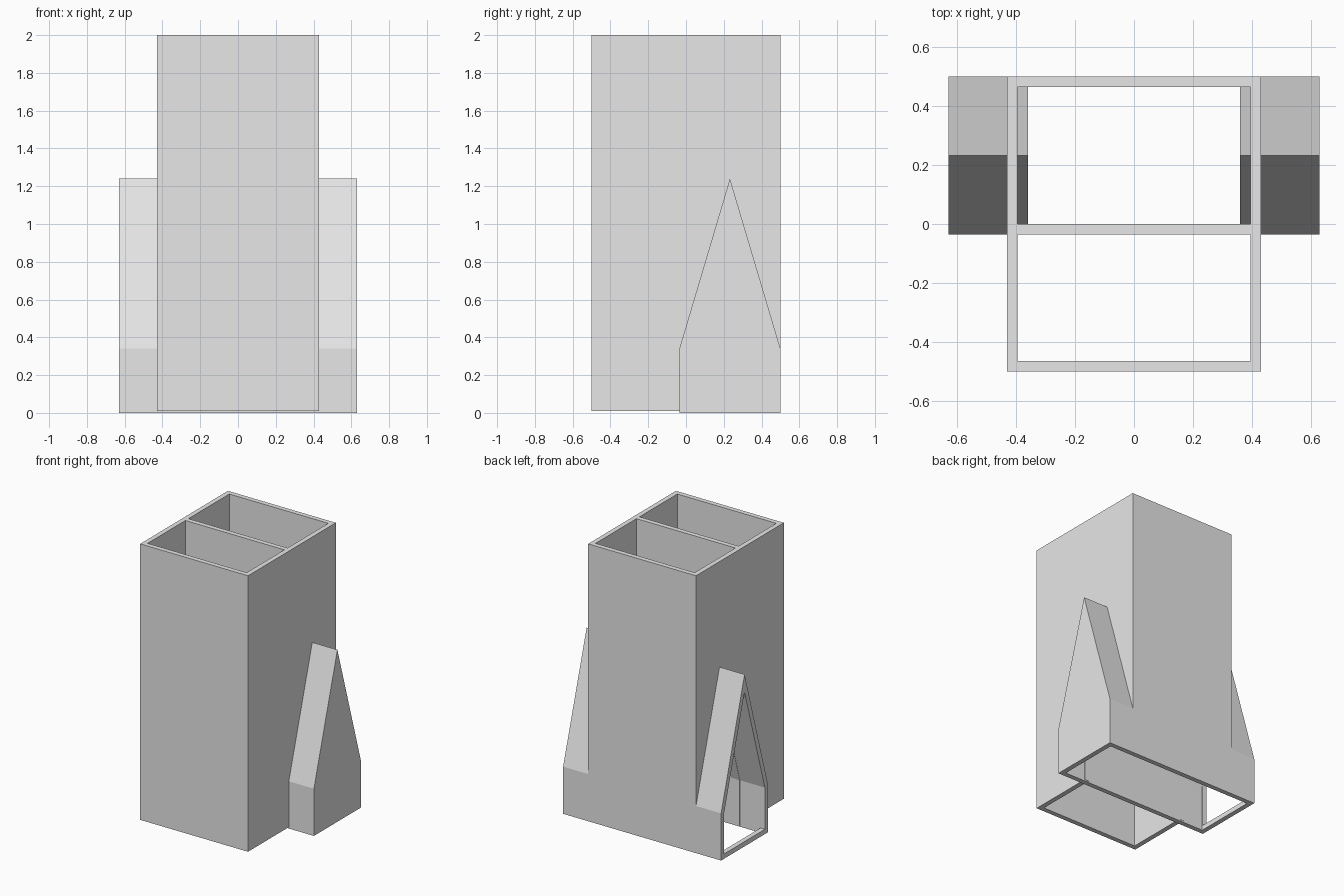
import bpy
import bmesh
from math import hypot

if "Cube" in bpy.data.objects:
    bpy.data.objects.remove(bpy.data.objects["Cube"])

WALL = 0.035
BACK, DIVIDER = 0.5, -0.035      # depth range of the rear bay
SHOULDER, PEAK = 0.34, 1.24      # heights of the pointed side housing
HALF_X, SIDE_X = 0.43, 0.63

grey = bpy.data.materials.new("light grey")
grey.use_nodes = True
grey.diffuse_color = (0.8, 0.8, 0.8, 1)
grey.node_tree.nodes["Principled BSDF"].inputs["Base Color"].default_value = (0.8, 0.8, 0.8, 1)


def prism(name, outline, x0, x1):
    """Extrude a (y, z) outline along x."""
    bm = bmesh.new()
    face = bm.faces.new([bm.verts.new((x0, y, z)) for y, z in outline])
    ext = bmesh.ops.extrude_face_region(bm, geom=[face])["geom"]
    moved = [v for v in ext if isinstance(v, bmesh.types.BMVert)]
    bmesh.ops.translate(bm, verts=moved, vec=(x1 - x0, 0, 0))
    bmesh.ops.recalc_face_normals(bm, faces=bm.faces)
    mesh = bpy.data.meshes.new(name)
    bm.to_mesh(mesh)
    bm.free()
    mesh.materials.append(grey)
    obj = bpy.data.objects.new(name, mesh)
    bpy.context.collection.objects.link(obj)
    return obj


def box(name, half_x, y0, y1, z0, z1):
    return prism(name, [(y0, z0), (y1, z0), (y1, z1), (y0, z1)], -half_x, half_x)


def house(inset, bottom):
    """Pointed outline, moved inward evenly by inset."""
    mid, half = (BACK + DIVIDER) / 2, (BACK - DIVIDER) / 2
    rise = PEAK - SHOULDER
    peak = PEAK - inset * hypot(half, rise) / half
    w = half - inset
    eave = peak - w * rise / half
    return [(mid - w, bottom), (mid + w, bottom), (mid + w, eave),
            (mid, peak), (mid - w, eave)]


def cut(obj, cutters):
    """Subtract the cutters, bake the result and drop the cutters."""
    for c in cutters:
        c.hide_render = True
        mod = obj.modifiers.new("cut", 'BOOLEAN')
        mod.operation = 'DIFFERENCE'
        mod.solver = 'EXACT'
        mod.object = c
    graph = bpy.context.evaluated_depsgraph_get()
    graph.update()
    baked = bpy.data.meshes.new_from_object(obj.evaluated_get(graph))
    obj.modifiers.clear()
    obj.data = baked
    for c in cutters:
        bpy.data.objects.remove(c)


# Tall two-bay body, open at both ends, with pointed passages in the rear bay
body = box("body", HALF_X, -0.5, BACK, 0.01, 2)
cut(body, [
    box("front_bay", HALF_X - WALL, -0.5 + WALL, DIVIDER, -1, 3),
    box("rear_bay", HALF_X - WALL, DIVIDER + WALL, BACK - WALL, -1, 3),
    prism("passage", house(WALL + 0.002, -0.5), -0.7, 0.7),
])

# Hollow pointed housing across the body, open below and on its right end
housing = prism("side_housing", house(0, 0), -SIDE_X, SIDE_X)
cut(housing, [
    prism("hollow", house(WALL, -0.5), WALL - SIDE_X, SIDE_X - WALL),
    prism("end_opening", house(WALL + 0.001, WALL), -0.8, -0.5),
    box("bay_clearance", HALF_X - 2 * WALL, DIVIDER + WALL, BACK - WALL, -1, 3),
])
